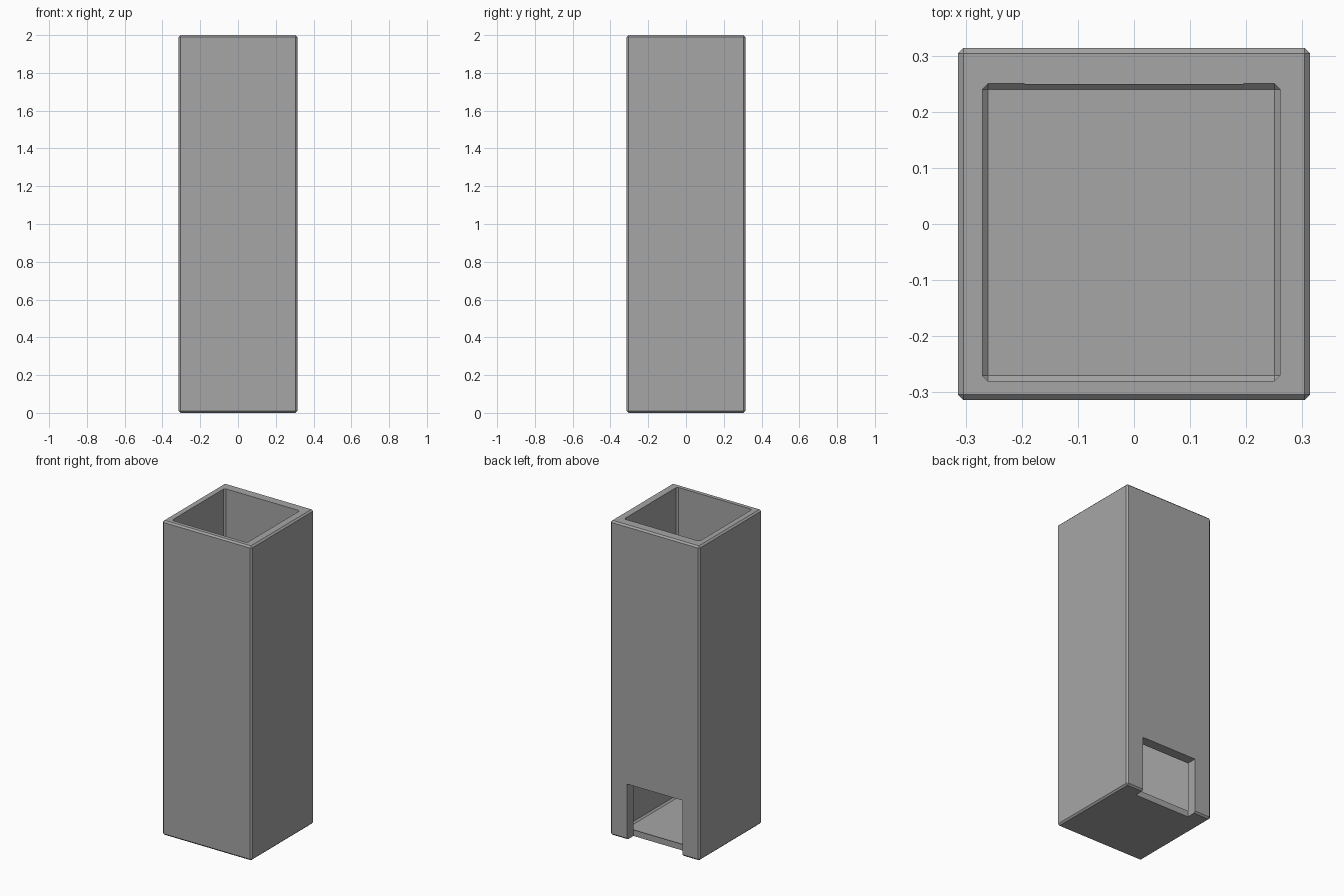
import bpy
import bmesh

if "Cube" in bpy.data.objects:
    bpy.data.objects.remove(bpy.data.objects["Cube"])


def box(name, lo, hi, chamfer=0.0):
    """Axis-aligned box between two corners, with all edges optionally chamfered."""
    bm = bmesh.new()
    bmesh.ops.create_cube(bm, size=1.0)
    for v in bm.verts:
        v.co = [lo[i] + (v.co[i] + 0.5) * (hi[i] - lo[i]) for i in range(3)]
    if chamfer:
        bmesh.ops.bevel(bm, geom=bm.edges[:], offset=chamfer, offset_type='OFFSET',
                        segments=1, profile=0.5, affect='EDGES')
    bmesh.ops.recalc_face_normals(bm, faces=bm.faces[:])
    mesh = bpy.data.meshes.new(name)
    bm.to_mesh(mesh)
    bm.free()
    mesh.materials.append(dark_grey)
    obj = bpy.data.objects.new(name, mesh)
    bpy.context.collection.objects.link(obj)
    return obj


def cut(target, cutter):
    """Subtract the cutter from the target and remove it."""
    cutter.hide_render = True
    mod = target.modifiers.new("cut", 'BOOLEAN')
    mod.operation = 'DIFFERENCE'
    mod.solver = 'EXACT'
    mod.object = cutter
    bpy.context.view_layer.objects.active = target
    bpy.ops.object.modifier_apply(modifier=mod.name)
    bpy.data.objects.remove(cutter)


dark_grey = bpy.data.materials.new("dark_grey")
dark_grey.diffuse_color = (0.38, 0.38, 0.38, 1)
dark_grey.use_nodes = True
dark_grey.node_tree.nodes["Principled BSDF"].inputs["Base Color"].default_value = dark_grey.diffuse_color

# Outer shell
H = 0.314
shaft = box("square_shaft", (-H, -H, 0), (H, H, 2.0), 0.01)

# Slightly off-centre hollow, open at the top, with a chamfered floor
cut(shaft, box("hollow_cutter", (-0.27, -0.28, 0.03), (0.26, 0.25, 2.2), 0.01))

# Doorway at the foot of the back wall
cut(shaft, box("doorway_cutter", (-0.195, 0.2495, -0.1), (0.195, 0.5, 0.355)))
